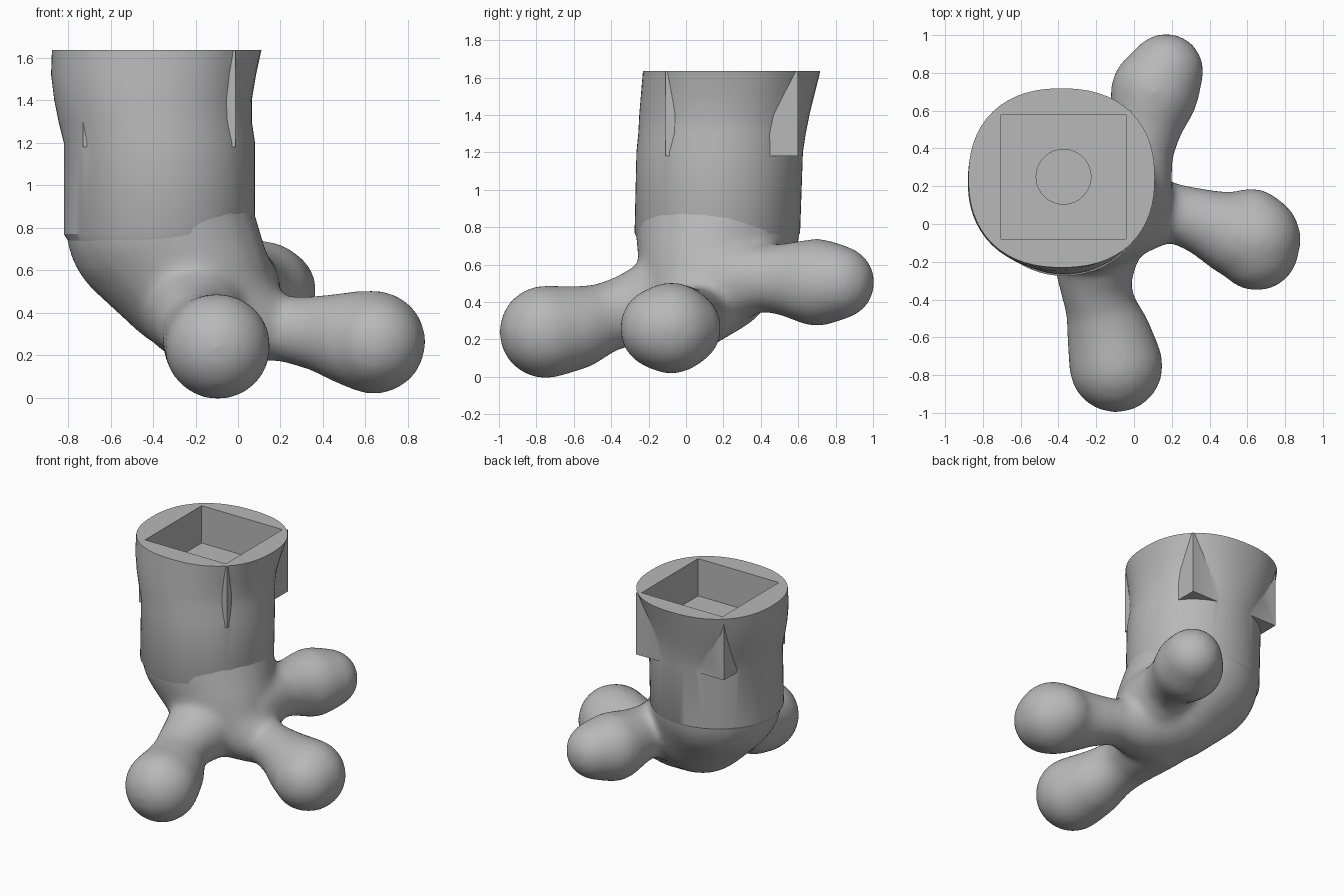
import bpy
import bmesh
import math
from mathutils import Vector, Matrix

cube = bpy.data.objects.get("Cube")
if cube:
    bpy.data.objects.remove(cube)

# Single grey material
grey = bpy.data.materials.new("warm_grey")
grey.use_nodes = True
colour = (0.48, 0.48, 0.48, 1)
grey.diffuse_color = colour
grey.node_tree.nodes["Principled BSDF"].inputs["Base Color"].default_value = colour


def add_object(name, bm):
    bmesh.ops.recalc_face_normals(bm, faces=bm.faces)
    mesh = bpy.data.meshes.new(name)
    bm.to_mesh(mesh)
    bm.free()
    mesh.materials.append(grey)
    obj = bpy.data.objects.new(name, mesh)
    bpy.context.collection.objects.link(obj)
    return obj


def add_limb(bm, path, steps=8, swell=0.012):
    """Chain of overlapping balls along (x, y, z, radius) points."""
    for a, b in zip(path, path[1:]):
        for i in range(steps + 1):
            x, y, z, r = Vector(a).lerp(Vector(b), i / steps)
            bmesh.ops.create_icosphere(bm, subdivisions=3, radius=r + swell,
                                       matrix=Matrix.Translation((x, y, z)))


def add_box(name, low, high):
    bm = bmesh.new()
    low, high = Vector(low), Vector(high)
    size = Matrix.Diagonal(high - low).to_4x4()
    bmesh.ops.create_cube(bm, size=1, matrix=Matrix.Translation((low + high) / 2) @ size)
    return add_object(name, bm)


# Foot: ankle and three bulbous toes, fused and softened
ankle = [(-.37, .17, .82, .435), (-.22, .12, .58, .36), (-.08, .07, .43, .255), (.08, .05, .35, .17)]
front_toe = [(-.2, 0, .44, .26), (-.21, -.3, .36, .18), (-.175, -.45, .31, .175),
             (-.13, -.6, .26, .215), (-.095, -.75, .24, .24)]
side_toe = [(0, .08, .37, .2), (.2, .065, .325, .14), (.4, 0, .3, .17),
            (.55, -.06, .275, .215), (.64, -.08, .26, .235)]
back_toe = [(-.05, .15, .5, .24), (.03, .38, .53, .165), (.07, .55, .52, .185),
            (.11, .7, .505, .225), (.17, .81, .505, .19)]
bm = bmesh.new()
for path in (ankle, front_toe, side_toe, back_toe):
    add_limb(bm, path)
# Broaden the pad of the side toe
add_limb(bm, [(.62, -.02, .26, .2), (.65, -.13, .26, .215)])
foot = add_object("foot", bm)
remesh = foot.modifiers.new("fuse", "REMESH")
remesh.mode = "VOXEL"
remesh.voxel_size = 0.02
remesh.use_smooth_shade = True
soften = foot.modifiers.new("soften", "SMOOTH")
soften.factor = 0.5
soften.iterations = 30

# Leg: lofted sleeve, flared and slightly squared at the top
rings = [  # z, x min, x max, y min, y max, squareness
    (.69, -.77, .05, -.24, .56, 2),
    (.77, -.82, .08, -.275, .61, 2),
    (1.2, -.82, .08, -.265, .625, 2),
    (1.3, -.845, .065, -.255, .64, 2.05),
    (1.4, -.865, .065, -.25, .66, 2.1),
    (1.52, -.88, .085, -.24, .69, 2.2),
    (1.635, -.876, .11, -.23, .718, 2.3),
]
SIDES = 64
bm = bmesh.new()
loops = []
for z, x0, x1, y0, y1, power in rings:
    loop = []
    for i in range(SIDES):
        a = math.tau * i / SIDES
        c, s = math.cos(a), math.sin(a)
        reach = (abs(c) ** power + abs(s) ** power) ** (-1 / power)
        loop.append(bm.verts.new(((x0 + x1) / 2 + (x1 - x0) / 2 * c * reach,
                                  (y0 + y1) / 2 + (y1 - y0) / 2 * s * reach, z)))
    loops.append(loop)
for low, high in zip(loops, loops[1:]):
    for i in range(SIDES):
        j = (i + 1) % SIDES
        bm.faces.new((low[i], low[j], high[j], high[i]))
bm.faces.new(loops[0])
bm.faces.new(loops[-1])
leg = add_object("leg", bm)

# Square housing whose corners break through the leg, with a socket and round recess
housing = add_box("socket_housing", (-.73, -.11, 1.18), (-.012, .6, 1.634))
socket = add_box("socket_cutter", (-.703, -.08, 1.36), (-.043, .58, 1.8))
bm = bmesh.new()
bmesh.ops.create_cone(bm, cap_ends=True, segments=48, radius1=.145, radius2=.145,
                      depth=.2, matrix=Matrix.Translation((-.373, .25, 1.385)))
recess = add_object("recess_cutter", bm)

tools = [(housing, "UNION"), (socket, "DIFFERENCE"), (recess, "DIFFERENCE")]
for tool, operation in tools:
    tool.hide_render = True
    mod = leg.modifiers.new(tool.name, "BOOLEAN")
    mod.operation = operation
    mod.solver = "EXACT"
    mod.object = tool
graph = bpy.context.evaluated_depsgraph_get()
leg_mesh = bpy.data.meshes.new_from_object(leg.evaluated_get(graph))
leg.modifiers.clear()
leg.data = leg_mesh
for tool, operation in tools:
    bpy.data.objects.remove(tool)

# Smooth shading with crisp rims
leg.data.shade_smooth()
leg.data.set_sharp_from_angle(angle=math.radians(30))
foot.data.shade_smooth()
